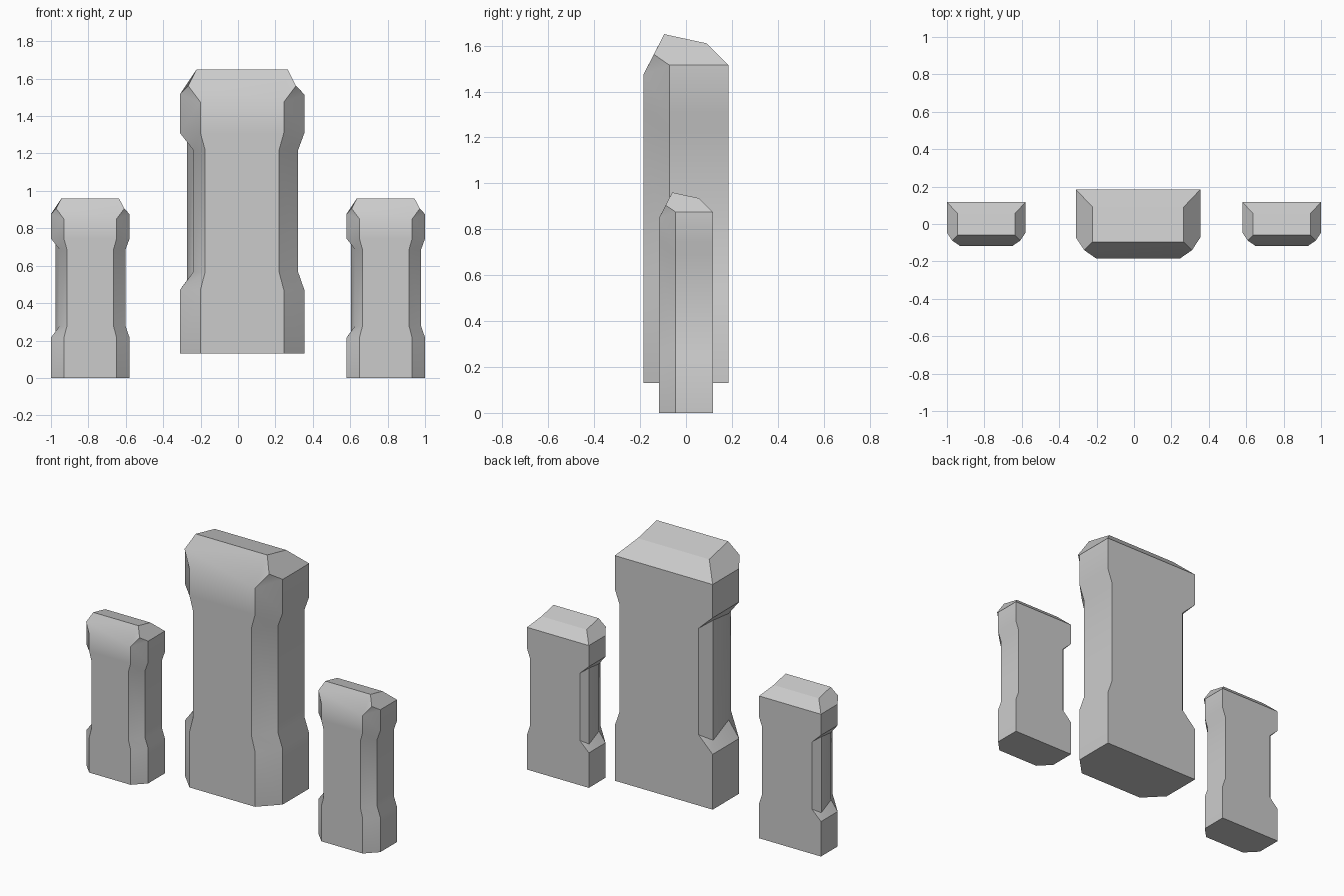
import bpy
import bmesh
import math

cube = bpy.data.objects.get("Cube")
if cube:
    bpy.data.objects.remove(cube, do_unlink=True)

# Stone colour
stone = bpy.data.materials.new("stone_grey")
stone.use_nodes = True
GREY = (0.6, 0.6, 0.6, 1)
stone.diffuse_color = GREY
stone.node_tree.nodes["Principled BSDF"].inputs["Base Color"].default_value = GREY

BACK, SHOULDER, FRONT = 0.185, -0.072, -0.185
WIDE, FACE_WIDE, FACE_WAIST = 0.333, 0.223, 0.198
FOOT_TOP, WAIST_LOW, WAIST_HIGH, HEAD_LOW = 0.34, 0.435, 1.09, 1.18
HEAD_SIDE, HEAD_FRONT = 1.385, 1.345


def build_side(bm, sign, notched):
    """One half outline of the pillar: back, shoulder and front rails plus crown points."""
    def vert(x, y, z):
        return bm.verts.new((sign * x, y, z))

    # Half widths at the waist: back corner and shoulder
    waist = (0.237, 0.262) if notched else (0.3, 0.3)
    rails = {"back": [], "shoulder": [], "front": []}
    for z in (0, FOOT_TOP, WAIST_LOW, WAIST_HIGH, HEAD_LOW, HEAD_SIDE):
        thin = z in (WAIST_LOW, WAIST_HIGH)
        back_x, shoulder_x = waist if thin else (WIDE, WIDE)
        rails["back"].append(vert(back_x, BACK, z))
        rails["shoulder"].append(vert(shoulder_x, SHOULDER, z))
        front_z = HEAD_FRONT if z == HEAD_SIDE else z
        rails["front"].append(vert(FACE_WAIST if thin else FACE_WIDE, FRONT, front_z))
    k, c, f = rails["back"], rails["shoulder"], rails["front"]

    # Side wall, with a cut rear edge on the notched side
    for i in range(5):
        bm.faces.new((c[i], f[i], f[i + 1], c[i + 1]))
        if not (notched and 0 < i < 4):
            bm.faces.new((k[i], c[i], c[i + 1], k[i + 1]))
    if notched:
        low = vert(0.294, 0.124, 0.393)
        high = vert(0.294, 0.124, 1.132)
        for outer, inner, mid in ((1, 2, low), (4, 3, high)):
            bm.faces.new((k[outer], c[outer], c[inner], mid))
            bm.faces.new((k[outer], mid, k[inner]))
        bm.faces.new((k[2], low, high, k[3]))
        bm.faces.new((low, c[2], c[3], high))

    # Sloping crown
    peak = vert(0.288, -0.14, 1.432)
    ridge = vert(0.243, -0.095, 1.52)
    rear = vert(0.243, 0.09, 1.48)
    bm.faces.new((c[5], f[5], peak))
    bm.faces.new((k[5], c[5], peak, ridge, rear))
    return k, c, f, peak, ridge, rear


def build_pillar(name, x, z, size):
    bm = bmesh.new()
    lk, lc, lf, lpeak, lridge, lrear = build_side(bm, -1, True)
    rk, rc, rf, rpeak, rridge, rrear = build_side(bm, 1, False)
    # Broad front and back, base and crown
    for i in range(5):
        bm.faces.new((lf[i], rf[i], rf[i + 1], lf[i + 1]))
        bm.faces.new((rk[i], lk[i], lk[i + 1], rk[i + 1]))
    bm.faces.new((lk[0], rk[0], rc[0], rf[0], lf[0], lc[0]))
    bm.faces.new((lf[5], rf[5], rpeak, rridge, lridge, lpeak))
    bm.faces.new((lridge, rridge, rrear, lrear))
    bm.faces.new((lrear, rrear, rk[5], lk[5]))
    bmesh.ops.recalc_face_normals(bm, faces=bm.faces)

    for v in bm.verts:
        v.co *= size
    mesh = bpy.data.meshes.new(name)
    bm.to_mesh(mesh)
    bm.free()
    mesh.materials.append(stone)
    pillar = bpy.data.objects.new(name, mesh)
    pillar.location = (x, 0, z)
    bpy.context.collection.objects.link(pillar)
    bpy.ops.object.select_all(action="DESELECT")
    pillar.select_set(True)
    bpy.context.view_layer.objects.active = pillar
    bpy.ops.object.shade_smooth_by_angle(angle=math.radians(30))


# Tall raised pillar between two small ones
build_pillar("centre_pillar", 0.022, 0.13, 1)
build_pillar("right_pillar", -0.79, 0, 0.632)
build_pillar("left_pillar", 0.79, 0, 0.632)
